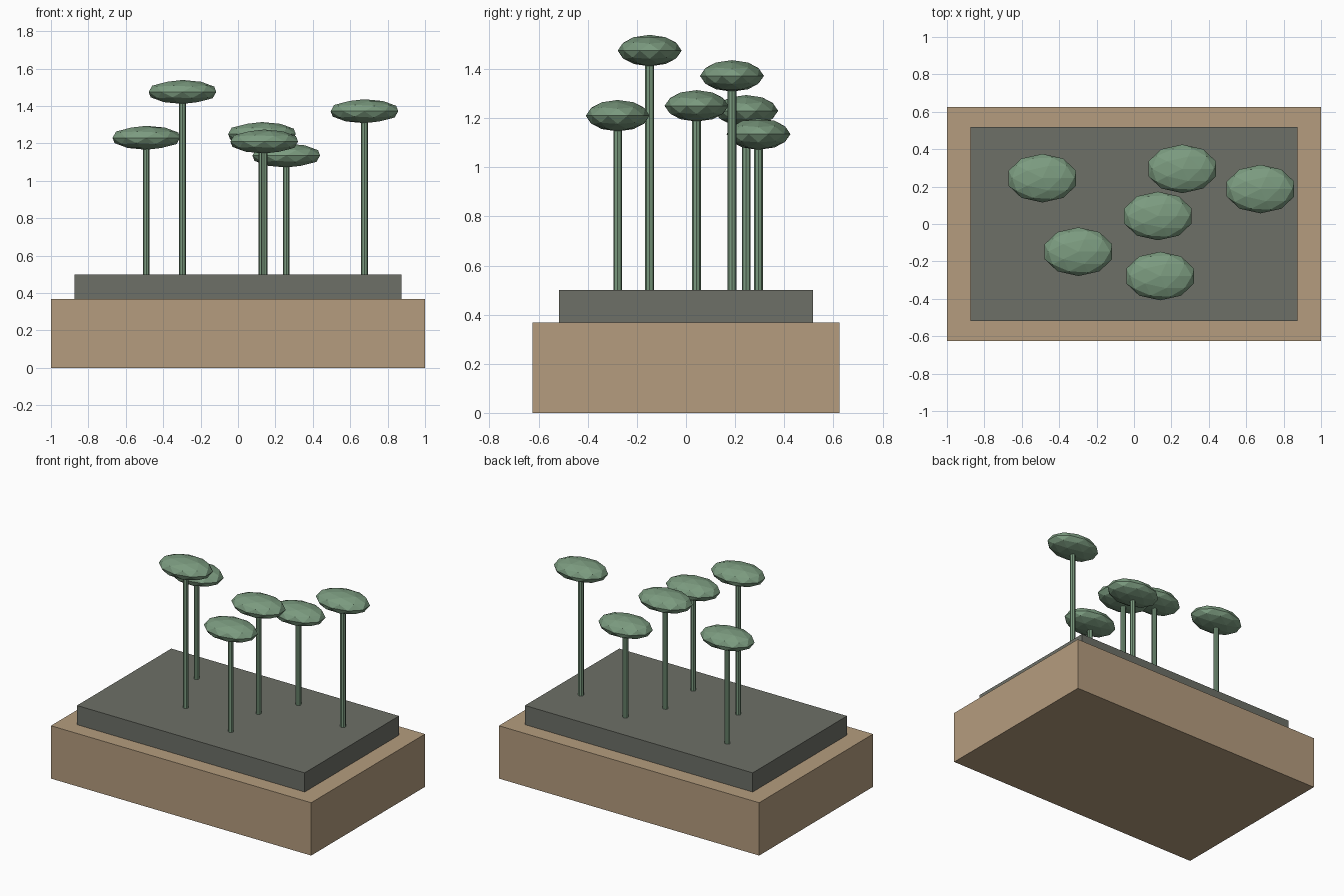
import bpy

cube = bpy.data.objects.get("Cube")
if cube:
    bpy.data.objects.remove(cube, do_unlink=True)


def make_material(name, rgb):
    mat = bpy.data.materials.new(name)
    mat.use_nodes = True
    colour = (*rgb, 1.0)
    mat.diffuse_color = colour
    mat.node_tree.nodes["Principled BSDF"].inputs["Base Color"].default_value = colour
    return mat


sand = make_material("sand", (0.46, 0.335, 0.21))
stone = make_material("dark stone", (0.153, 0.16, 0.136))
leaf = make_material("leaf green", (0.20, 0.33, 0.215))


def finish(name, mat):
    obj = bpy.context.object
    obj.name = name
    obj.data.materials.append(mat)
    return obj


def box(name, width, depth, bottom, top, mat):
    bpy.ops.mesh.primitive_cube_add(size=1, location=(0, 0, (bottom + top) / 2))
    obj = finish(name, mat)
    obj.scale = (width, depth, top - bottom)


def tree(number, x, y, height):
    # Slim stem reaching into the middle of the canopy
    bpy.ops.mesh.primitive_cylinder_add(
        vertices=8, radius=0.018, depth=height - GROUND,
        location=(x, y, (height + GROUND) / 2))
    finish(f"tree_stem_{number}", leaf)
    # Flattened faceted canopy
    bpy.ops.mesh.primitive_ico_sphere_add(subdivisions=2, radius=1, location=(x, y, height))
    finish(f"tree_canopy_{number}", leaf).scale = (0.19, 0.13, 0.064)


# Stepped plinth
STEP, GROUND = 0.367, 0.5
box("base_block", 2, 1.25, 0, STEP, sand)
box("ground_slab", 1.75, 1.035, STEP, GROUND, stone)

# Trees: x, y, canopy centre height
TREES = [
    (-0.49, 0.245, 1.23),
    (-0.297, -0.148, 1.475),
    (0.128, 0.043, 1.25),
    (0.14, -0.278, 1.21),
    (0.258, 0.295, 1.135),
    (0.676, 0.187, 1.372),
]
for i, spot in enumerate(TREES, 1):
    tree(i, *spot)
